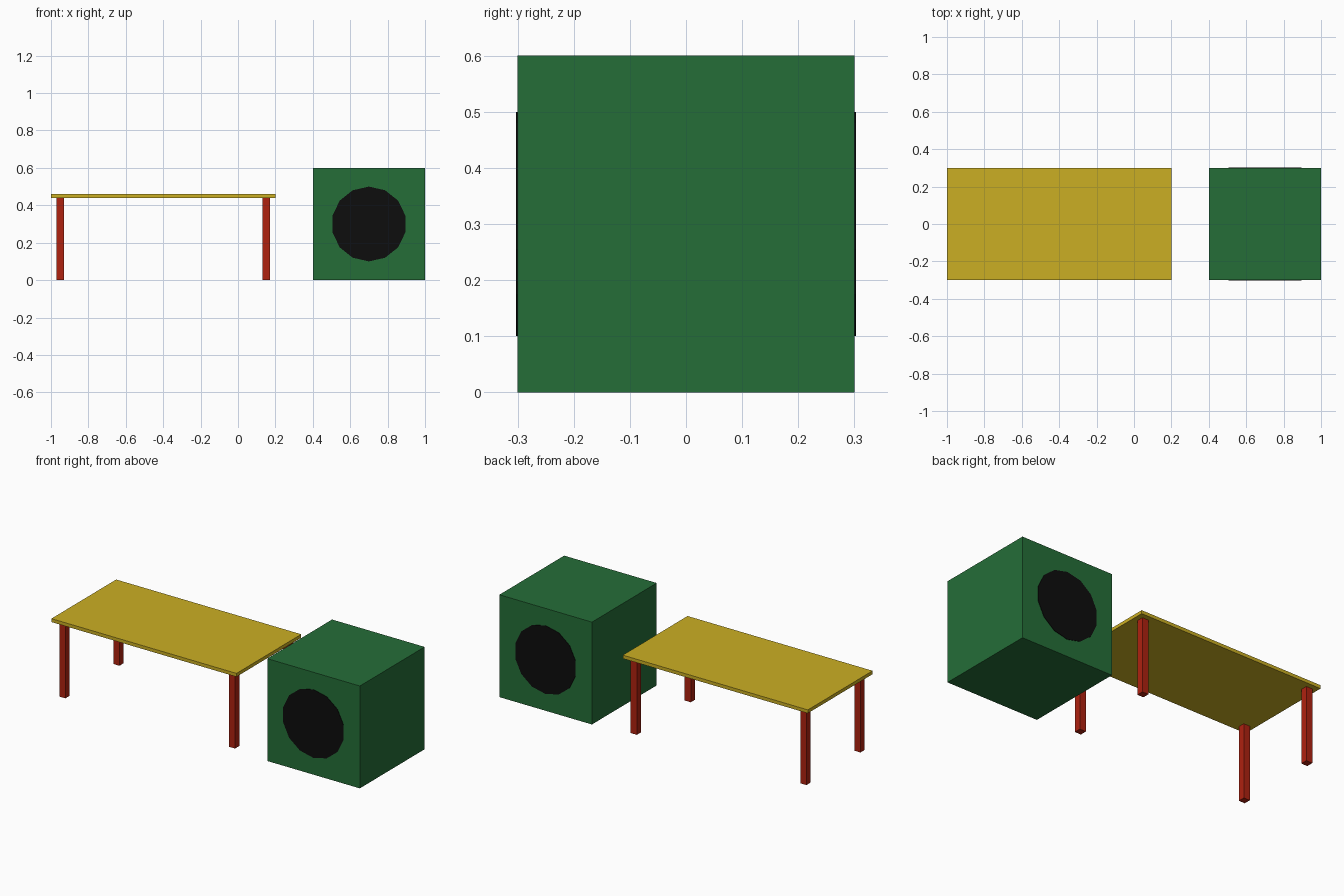
import bpy
from math import radians

default_cube = bpy.data.objects.get("Cube")
if default_cube:
    bpy.data.objects.remove(default_cube, do_unlink=True)


def make_material(name, rgb):
    mat = bpy.data.materials.new(name)
    mat.use_nodes = True
    colour = (*rgb, 1)
    mat.diffuse_color = colour
    mat.node_tree.nodes["Principled BSDF"].inputs["Base Color"].default_value = colour
    return mat


yellow = make_material("yellow", (0.6, 0.43, 0.017))
red = make_material("red", (0.43, 0.016, 0.005))
green = make_material("green", (0.018, 0.155, 0.039))
black = make_material("black", (0.004, 0.004, 0.004))


def finish(name, mat):
    obj = bpy.context.object
    obj.name = name
    obj.data.materials.append(mat)
    return obj


def box(name, centre, size, mat):
    bpy.ops.mesh.primitive_cube_add(size=1, location=centre)
    obj = finish(name, mat)
    obj.scale = size
    bpy.ops.object.transform_apply(location=False, rotation=False, scale=True)
    return obj


# Table: thin top on four square legs
table_x = -0.4
leg_height = 0.44
box("table_top", (table_x, 0, 0.45), (1.2, 0.6, 0.02), yellow)
for side, sx in (("left", 1), ("right", -1)):
    for end, sy in (("front", -1), ("back", 1)):
        box(f"table_leg_{end}_{side}", (table_x + sx * 0.55, sy * 0.25, leg_height / 2),
            (0.04, 0.04, leg_height), red)

# Cube block with a fourteen-sided dark disc on the front and back
box("cube_block", (0.7, 0, 0.3), (0.6, 0.6, 0.6), green)
for end, sy in (("front", -1), ("back", 1)):
    bpy.ops.mesh.primitive_cylinder_add(vertices=14, radius=0.2, depth=0.006,
                                        location=(0.7, sy * 0.3, 0.3),
                                        rotation=(radians(90), 0, 0))
    finish(f"disc_{end}", black)
